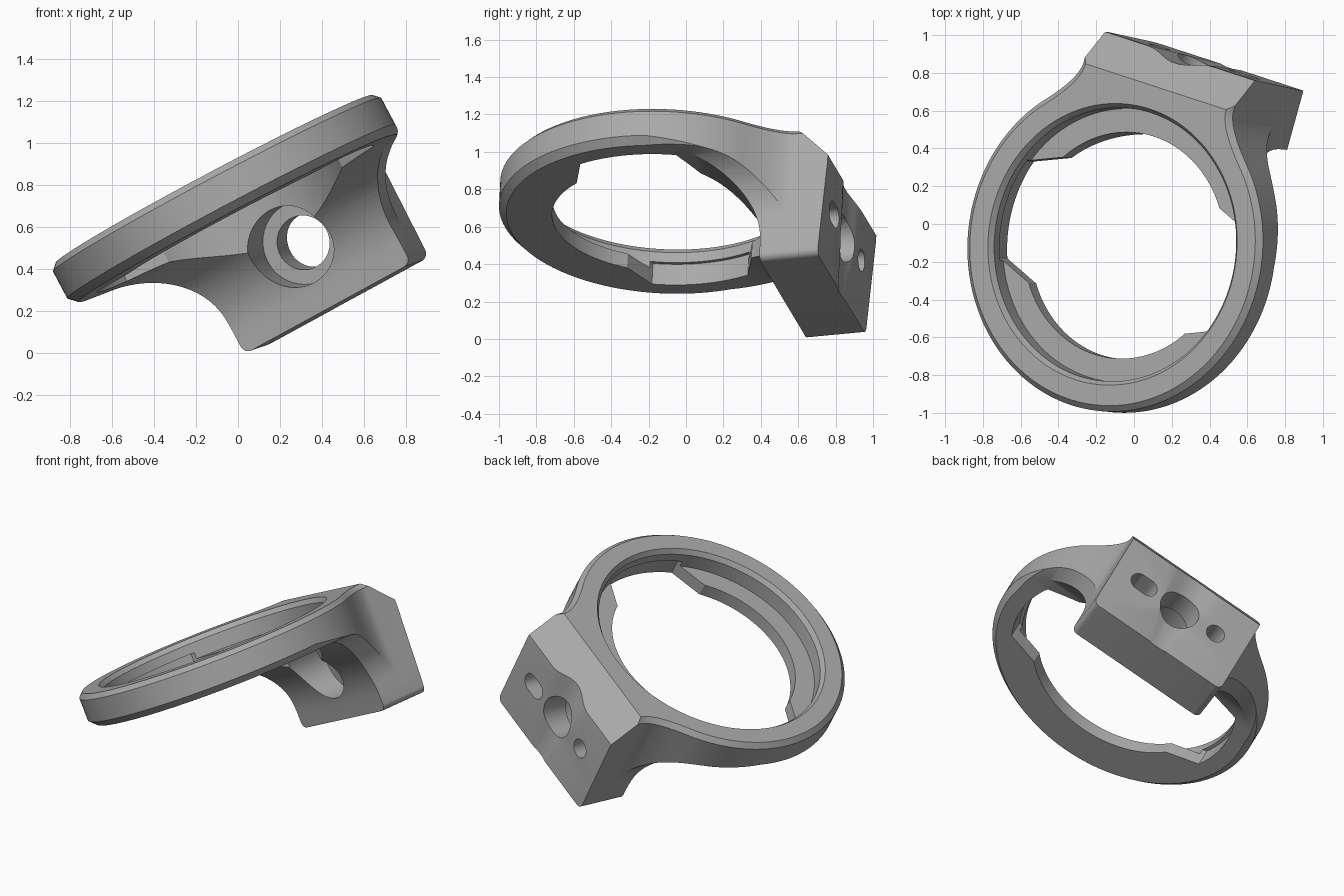
import bpy, bmesh
from math import sin, cos, radians, pi
from mathutils import Vector, Matrix

cube = bpy.data.objects.get("Cube")
if cube:
    bpy.data.objects.remove(cube, do_unlink=True)

grey = bpy.data.materials.new("satin_grey")
grey.use_nodes = True
grey.diffuse_color = (0.4, 0.4, 0.4, 1)
grey.node_tree.nodes["Principled BSDF"].inputs["Base Color"].default_value = (0.4, 0.4, 0.4, 1)


def loft(name, loops):
    """Solid skinned through loops of equal length, capped at both ends."""
    bm = bmesh.new()
    rows = [[bm.verts.new(p) for p in loop] for loop in loops]
    count = len(rows[0])
    for a, b in zip(rows, rows[1:]):
        for i in range(count):
            j = (i + 1) % count
            bm.faces.new((a[i], a[j], b[j], b[i]))
    bm.faces.new(rows[0])
    bm.faces.new(rows[-1])
    bmesh.ops.recalc_face_normals(bm, faces=bm.faces)
    mesh = bpy.data.meshes.new(name)
    bm.to_mesh(mesh)
    bm.free()
    mesh.materials.append(grey)
    obj = bpy.data.objects.new(name, mesh)
    bpy.context.collection.objects.link(obj)
    return obj


def arc(cx, cy, r, start, end, steps):
    angles = [radians(start + (end - start) * i / steps) for i in range(steps + 1)]
    return [(cx + r * cos(a), cy + r * sin(a)) for a in angles]


def circle(r, steps=128):
    return arc(0, 0, r, 0, 360, steps)[:-1]


def along_x(pts, x):
    return [(x, p, q) for p, q in pts]


def along_y(pts, y):
    return [(p, y, q) for p, q in pts]


def along_z(pts, z):
    return [(p, q, z) for p, q in pts]


def mirrored(half):
    """Close a left-right symmetric outline from its +x half."""
    return half + [(-x, y) for x, y in reversed(half)]


def inset(pts, d):
    """Move a counter-clockwise outline inwards."""
    out = []
    for i, p in enumerate(pts):
        p = Vector(p)
        a = (p - Vector(pts[i - 1])).normalized()
        b = (Vector(pts[(i + 1) % len(pts)]) - p).normalized()
        na, nb = Vector((-a.y, a.x)), Vector((-b.y, b.x))
        out.append(tuple(p + (na + nb) * d / (1 + na.dot(nb))))
    return out


def combine(target, tool, operation):
    mod = target.modifiers.new("cut", 'BOOLEAN')
    mod.operation, mod.solver, mod.object = operation, 'EXACT', tool
    bpy.context.view_layer.objects.active = target
    bpy.ops.object.modifier_apply(modifier=mod.name)
    bpy.data.objects.remove(tool, do_unlink=True)


R, TOP, LOW = 0.885, 0.1, -0.115         # ring radius, upper and lower face
HALF, BACK, FRONT = 0.47, 1.045, 0.69    # block half width, back and front
BASE = -0.67                             # block underside

# Plan outline: round ring, concave neck, block with a shallow back groove
half = arc(0, 0, R, -89, 42.7, 64)
start, ctrl, end = Vector(half[-1]), Vector((HALF, 0.78)), Vector((HALF, 0.87))
for i in range(1, 11):
    t = i / 10
    half.append(tuple(start * (1 - t) ** 2 + ctrl * 2 * t * (1 - t) + end * t * t))
half.append((HALF, BACK))
for i in range(8):
    x = 0.2 * (1 - i / 8)
    half.append((x, BACK - 0.02 * (1 + cos(pi * x / 0.2))))
outline = mirrored(half)
body = loft("ring_mount", [along_z(outline, -0.8), along_z(outline, TOP - 0.03),
                           along_z(inset(outline, 0.03), TOP)])

# Front silhouette: ring slab over a block that flares into it
flare = arc(HALF - 0.04, BASE + 0.04, 0.04, -90, 0, 6)
flare += arc(HALF + 0.37, LOW - 0.37, 0.37, 180, 90, 20)
flare += [(2, LOW), (2, 0.3)]
combine(body, loft("flare_shape", [along_y(mirrored(flare), y) for y in (-2, 2)]), 'INTERSECT')

# Side silhouette: inner fillet, slightly leaning back face, sloped upper back
side = [(-2, LOW)] + arc(FRONT - 0.45, LOW - 0.45, 0.45, 90, 0, 24)
side += [(FRONT, -1), (BACK - 0.05, -1), (BACK + 0.002, -0.077), (0.768, 0.2), (-2, 0.2)]
combine(body, loft("side_shape", [along_x(side, x) for x in (-2, 2)]), 'INTERSECT')

# Stepped bore, leaving two lens tabs at the lower face
bore = [(0.6, -1), (0.6, -0.03), (0.725, -0.03), (0.725, 0.07), (0.775, 0.14)]
combine(body, loft("bore", [along_z(circle(r), z) for r, z in bore]), 'DIFFERENCE')
for turn in (0, 180):
    gap = arc(0, 0, 0.56, turn + 42, turn - 42, 30) + arc(0, 0, 0.745, turn - 21, turn + 21, 24)
    combine(body, loft("tab_gap", [along_z(gap, z) for z in (-0.2, 0.01)]), 'DIFFERENCE')

# Lower outer chamfer, fading out beside the block
bevel = [(R - 0.06, LOW - 0.02), (R + 0.03, LOW - 0.02), (R + 0.03, LOW + 0.07)]
sweep = []
for i in range(101):
    a = radians(140 + 260 * i / 100)
    fade = 0.07 * max(0, (abs(i - 50) - 38) / 12)
    sweep.append([((r + fade) * cos(a), (r + fade) * sin(a), z) for r, z in bevel])
combine(body, loft("lower_chamfer", sweep), 'DIFFERENCE')

# Block holes: counterbore, main hole, round pin hole and slot
HOLE_Z = -0.33


def hole(name, x, r, stretch, y0, y1):
    pts = arc(x + stretch, HOLE_Z, r, -90, 90, 24) + arc(x - stretch, HOLE_Z, r, 90, 270, 24)
    if not stretch:
        pts = arc(x, HOLE_Z, r, 0, 360, 48)[:-1]
    combine(body, loft(name, [along_y(pts, y) for y in (y0, y1)]), 'DIFFERENCE')


hole("counterbore", 0, 0.2, 0, 0.3, 0.85)
hole("main_hole", 0, 0.13, 0, 0.8, 1.3)
hole("pin_hole", -0.265, 0.06, 0, 0.85, 1.3)
hole("pin_slot", 0.265, 0.06, 0.03, 0.85, 1.3)

# Tilt the finished part into place
n = Vector((-0.468, 0.045, 0.884)).normalized()
e1 = Vector((0, 1, 0)).cross(n).normalized()
e2 = n.cross(e1)
u = e1 * cos(radians(16)) - e2 * sin(radians(16))
pose = Matrix((u, n.cross(u), n)).transposed().to_4x4()
body.data.transform(Matrix.Translation((-0.067, -0.112, 0.74)) @ pose)

bpy.ops.object.select_all(action='DESELECT')
body.select_set(True)
bpy.context.view_layer.objects.active = body
bpy.ops.object.shade_smooth_by_angle(angle=radians(25))
